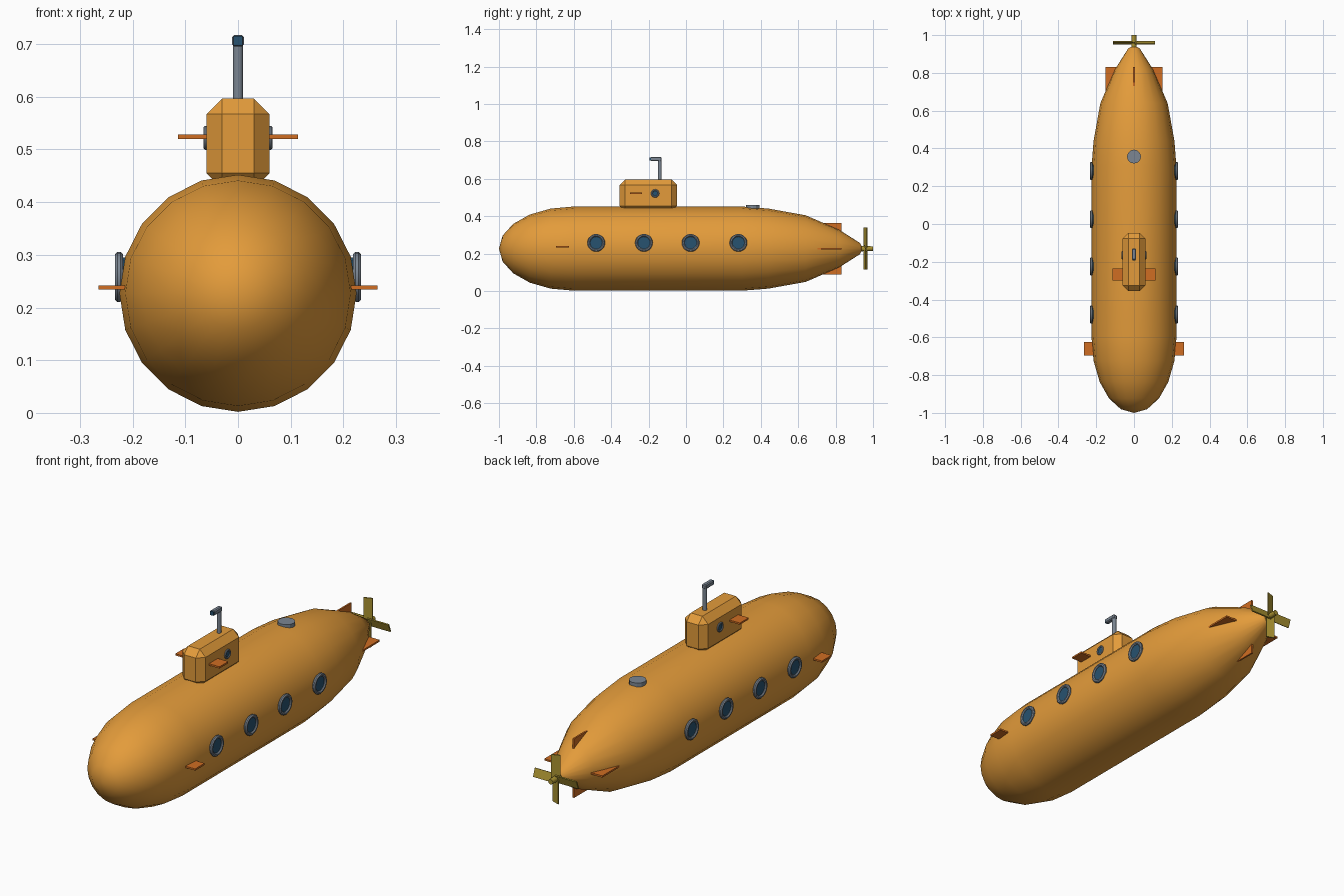
import bpy, bmesh, math
from mathutils import Matrix, Vector

if "Cube" in bpy.data.objects:
    bpy.data.objects.remove(bpy.data.objects["Cube"])

AXIS_Z, RADIUS = 0.227, 0.225


def material(name, rgb):
    m = bpy.data.materials.new(name)
    m.diffuse_color = (*rgb, 1)
    m.use_nodes = True
    m.node_tree.nodes["Principled BSDF"].inputs["Base Color"].default_value = m.diffuse_color
    return m


YELLOW = material("hull_yellow_orange", (0.77, 0.33, 0.043))
ORANGE = material("fin_orange", (0.63, 0.155, 0.016))
GREY = material("metal_grey", (0.2, 0.24, 0.29))
GLASS = material("dark_blue_glass", (0.02, 0.085, 0.16))
BRASS = material("propeller_brass", (0.39, 0.28, 0.03))


def finish(name, bm, mat, smooth=None):
    bmesh.ops.recalc_face_normals(bm, faces=bm.faces[:])
    me = bpy.data.meshes.new(name)
    bm.to_mesh(me)
    bm.free()
    me.materials.append(mat)
    ob = bpy.data.objects.new(name, me)
    bpy.context.collection.objects.link(ob)
    if smooth:
        bpy.ops.object.select_all(action='DESELECT')
        bpy.context.view_layer.objects.active = ob
        ob.select_set(True)
        bpy.ops.object.shade_smooth_by_angle(angle=math.radians(smooth))
    return ob


def box(name, lo, hi, mat, bevel=0.0, turn=None):
    lo, hi = Vector(lo), Vector(hi)
    bm = bmesh.new()
    bmesh.ops.create_cube(bm, size=1)
    bmesh.ops.scale(bm, vec=hi - lo, verts=bm.verts)
    bmesh.ops.translate(bm, vec=(lo + hi) / 2, verts=bm.verts)
    if bevel:
        bmesh.ops.bevel(bm, geom=bm.edges[:], offset=bevel, segments=1,
                        affect='EDGES', profile=0.5)
    if turn:
        bmesh.ops.transform(bm, matrix=turn, verts=bm.verts)
    return finish(name, bm, mat)


def rod(name, start, end, r, mat, sides=12, r2=None, smooth=None):
    a, b = Vector(start), Vector(end)
    bm = bmesh.new()
    bmesh.ops.create_cone(bm, cap_ends=True, segments=sides, radius1=r,
                          radius2=r if r2 is None else r2, depth=(b - a).length)
    rot = Vector((0, 0, 1)).rotation_difference(b - a).to_matrix().to_4x4()
    bmesh.ops.transform(bm, matrix=Matrix.Translation((a + b) / 2) @ rot, verts=bm.verts)
    return finish(name, bm, mat, smooth)


def ring(name, centre, major, minor, mat, sides=20, minor_sides=8):
    # Torus whose hole faces sideways (along x)
    bm = bmesh.new()
    loops = []
    for i in range(sides):
        a = 2 * math.pi * i / sides
        loop = []
        for j in range(minor_sides):
            b = 2 * math.pi * (j + 0.5) / minor_sides
            r = major + minor * math.cos(b)
            loop.append(bm.verts.new((centre[0] + minor * math.sin(b),
                                      centre[1] + r * math.cos(a),
                                      centre[2] + r * math.sin(a))))
        loops.append(loop)
    for i in range(sides):
        p, q = loops[i], loops[(i + 1) % sides]
        for j in range(minor_sides):
            k = (j + 1) % minor_sides
            bm.faces.new((p[j], p[k], q[k], q[j]))
    return finish(name, bm, mat, 40)


def hull():
    # Rounded bow, straight middle and tapering stern, turned around y
    profile = [(-0.6 - 0.4 * math.cos(math.radians(t)), RADIUS * math.sin(math.radians(t)))
               for t in range(18, 91, 18)]
    profile += [(0.3, RADIUS), (0.44, 0.214), (0.64, 0.178), (0.82, 0.100), (0.93, 0.030)]
    bm = bmesh.new()
    n = 20
    loops = [[bm.verts.new((r * math.sin(2 * math.pi * i / n), y,
                            AXIS_Z + r * math.cos(2 * math.pi * i / n)))
              for i in range(n)] for y, r in profile]
    bow = bm.verts.new((0, -1, AXIS_Z))
    stern = bm.verts.new((0, 0.945, AXIS_Z))
    for i in range(n):
        k = (i + 1) % n
        bm.faces.new((bow, loops[0][i], loops[0][k]))
        bm.faces.new((stern, loops[-1][k], loops[-1][i]))
        for p, q in zip(loops, loops[1:]):
            bm.faces.new((p[i], q[i], q[k], p[k]))
    finish("hull", bm, YELLOW, 50)


hull()

# Conning tower with chamfered edges
box("conning_tower", (-0.06, -0.355, 0.425), (0.06, -0.048, 0.597), YELLOW, 0.03)

# Periscope
rod("periscope_tube", (0, -0.14, 0.56), (0, -0.14, 0.712), 0.010, GREY, 10, smooth=40)
box("periscope_head", (-0.011, -0.19, 0.695), (0.011, -0.13, 0.717), GREY, 0.004)
box("periscope_lens", (-0.009, -0.194, 0.697), (0.009, -0.188, 0.715), GLASS)

# Deck hatch
rod("deck_hatch", (0, 0.357, 0.435), (0, 0.357, 0.460), 0.037, GREY, 12)

for s, side in ((-1, "left"), (1, "right")):
    # Portholes along the hull
    for i, y in enumerate((-0.48, -0.225, 0.025, 0.28)):
        ring(f"porthole_rim_{side}_{i}", (s * 0.226, y, 0.258), 0.040, 0.008, GREY)
        rod(f"porthole_glass_{side}_{i}", (s * 0.205, y, 0.258), (s * 0.227, y, 0.258),
            0.037, GLASS, 20)
    # Small tower porthole
    ring(f"tower_rim_{side}", (s * 0.061, -0.165, 0.522), 0.018, 0.005, GREY, 16)
    rod(f"tower_glass_{side}", (s * 0.055, -0.165, 0.522), (s * 0.062, -0.165, 0.522),
        0.016, GLASS, 16)

    # Diving planes on bow, tower and stern
    def plane(name, x0, x1, y0, y1, z):
        xs = sorted((s * x0, s * x1))
        box(f"{name}_{side}", (xs[0], y0, z - 0.004), (xs[1], y1, z + 0.004), ORANGE)

    plane("bow_plane", 0.18, 0.265, -0.695, -0.625, 0.238)
    plane("tower_plane", 0.04, 0.114, -0.30, -0.235, 0.524)
    plane("stern_plane", 0.02, 0.150, 0.69, 0.832, AXIS_Z)

# Rudders above and below the stern
for s, side in ((-1, "lower"), (1, "upper")):
    zs = sorted((AXIS_Z + s * 0.02, AXIS_Z + s * 0.138))
    box(f"rudder_{side}", (-0.004, 0.69, zs[0]), (0.004, 0.832, zs[1]), ORANGE)

# Propeller hub and four pitched blades
rod("propeller_hub", (0, 0.925, AXIS_Z), (0, 1.0, AXIS_Z), 0.015, BRASS, 12, 0.012, 40)
for i in range(4):
    turn = (Matrix.Translation((0, 0.96, AXIS_Z))
            @ Matrix.Rotation(i * math.pi / 2, 4, 'Y')
            @ Matrix.Rotation(math.radians(20), 4, 'Z'))
    box(f"propeller_blade_{i}", (-0.02, -0.003, 0.0), (0.02, 0.003, 0.112), BRASS, 0, turn)
